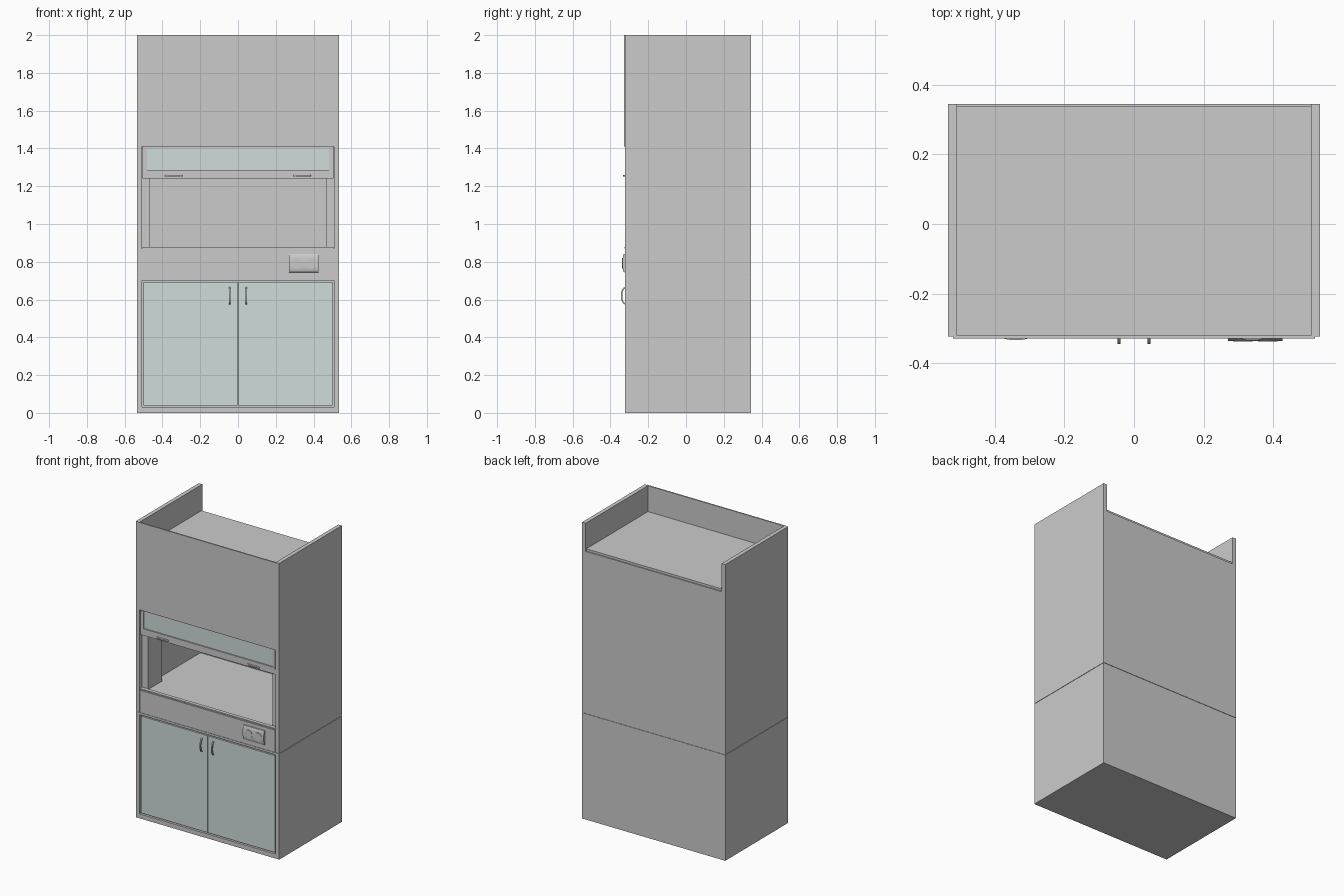
import bpy, bmesh, math

if "Cube" in bpy.data.objects:
    bpy.data.objects.remove(bpy.data.objects["Cube"])

W, FRONT, BACK = 0.535, -0.324, 0.345     # half width, front and back planes
IN = 0.508                                # inner face of side panels

glass = bpy.data.materials.new("tinted_panel")
glass.diffuse_color = (0.62, 0.72, 0.71, 1)
glass.use_nodes = True
glass.node_tree.nodes["Principled BSDF"].inputs["Base Color"].default_value = glass.diffuse_color


def finish(name, bm, mat=None):
    bmesh.ops.recalc_face_normals(bm, faces=bm.faces)
    me = bpy.data.meshes.new(name)
    bm.to_mesh(me)
    bm.free()
    ob = bpy.data.objects.new(name, me)
    bpy.context.collection.objects.link(ob)
    if mat:
        me.materials.append(mat)
    return ob


def box(name, x, y, z, mat=None):
    bm = bmesh.new()
    bmesh.ops.create_cube(bm, size=1)
    for v in bm.verts:
        for i, (a, b) in enumerate((x, y, z)):
            v.co[i] = a + (v.co[i] + 0.5) * (b - a)
    return finish(name, bm, mat)


def pair(name, x, y, z, mat=None):
    box("left_" + name, (-x[1], -x[0]), y, z, mat)
    box("right_" + name, x, y, z, mat)


def extrude(name, pts, vec):
    bm = bmesh.new()
    f = bm.faces.new([bm.verts.new(p) for p in pts])
    r = bmesh.ops.extrude_face_region(bm, geom=[f], use_keep_orig=True)
    bmesh.ops.translate(bm, vec=vec, verts=[g for g in r["geom"] if isinstance(g, bmesh.types.BMVert)])
    return finish(name, bm)


def smooth(ob):
    bpy.ops.object.select_all(action='DESELECT')
    bpy.context.view_layer.objects.active = ob
    ob.select_set(True)
    bpy.ops.object.shade_smooth_by_angle()


# Lower cabinet carcass
pair("base_side", (IN, W), (FRONT, BACK), (0, 0.714))
box("base_bottom", (-IN, IN), (FRONT, BACK), (0, 0.03))
box("base_top_rail", (-IN, IN), (FRONT, BACK), (0.70, 0.714))
box("base_back", (-IN, IN), (0.325, BACK), (0.03, 0.70))
box("base_door_backing", (-IN, IN), (-0.305, -0.30), (0.03, 0.70))
box("joint_strip", (-W + .003, W - .003), (FRONT + .003, BACK - .003), (0.714, 0.718))

# Doors with thin shadow gap
pair("door", (0.002, 0.500), (-0.322, -0.306), (0.038, 0.692), glass)

# Upper housing
pair("upper_side", (IN, W), (FRONT, BACK), (0.718, 2.0))
box("upper_back", (-IN, IN), (0.325, BACK), (0.718, 1.81))
box("roof", (-IN, IN), (-0.322, 0.338), (1.81, 1.825))
box("front_fascia", (-0.52, 0.52), (-0.329, -0.320), (1.41, 2.0))
box("work_surface", (-IN, IN), (-0.318, 0.325), (0.718, 0.870))
box("control_panel", (-0.503, 0.503), (-0.324, -0.318), (0.718, 0.866))
box("sill_lip", (-0.505, 0.505), (-0.325, -0.30), (0.870, 0.878))
pair("inner_post", (0.465, IN), (-0.298, -0.145), (0.870, 1.81))

# Sliding sash: frame, tinted pane and edge guides
box("sash_bottom_rail", (-0.505, 0.505), (-0.320, -0.300), (1.24, 1.285))
box("sash_top_rail", (-0.505, 0.505), (-0.318, -0.300), (1.40, 1.41))
pair("sash_stile", (0.482, 0.505), (-0.318, -0.300), (1.285, 1.40))
pair("sash_guide", (0.493, 0.503), (-0.322, -0.318), (1.275, 1.40))
box("sash_pane", (-0.482, 0.482), (-0.312, -0.306), (1.285, 1.40), glass)

# Sash grips: flat bowed plates
for side, sx in (("left", -1), ("right", 1)):
    pts = [(sx * 0.34 - 0.046 * math.cos(math.pi * i / 12),
            -0.319 - 0.015 * math.sin(math.pi * i / 12), 1.251) for i in range(13)]
    extrude(side + "_sash_grip", pts, (0, 0, 0.008))

# Door handles: bowed bars
for side, sx in (("left", -1), ("right", 1)):
    a = [math.pi * i / 14 for i in range(15)]
    outer = [(sx * 0.043 - 0.004, -0.321 - 0.024 * math.sin(t), 0.62 - 0.046 * math.cos(t)) for t in a]
    inner = [(sx * 0.043 - 0.004, -0.321 - 0.016 * math.sin(t), 0.62 - 0.038 * math.cos(t)) for t in reversed(a)]
    smooth(extrude(side + "_door_handle", outer + inner, (0.008, 0, 0)))

# Double socket: domed plate with two round outlets
prof = [(0.27, -0.324 - 0.012 * math.sin(math.pi * i / 12) ** 0.6, 0.793 - 0.049 * math.cos(math.pi * i / 12))
        for i in range(13)]
smooth(extrude("socket_plate", prof, (0.157, 0, 0)))
for side, cx in (("left", 0.313), ("right", 0.384)):
    ring = [(cx + 0.028 * math.cos(math.tau * i / 24), -0.330, 0.793 + 0.028 * math.sin(math.tau * i / 24))
            for i in range(24)]
    smooth(extrude(side + "_outlet", ring, (0, -0.008, 0)))
